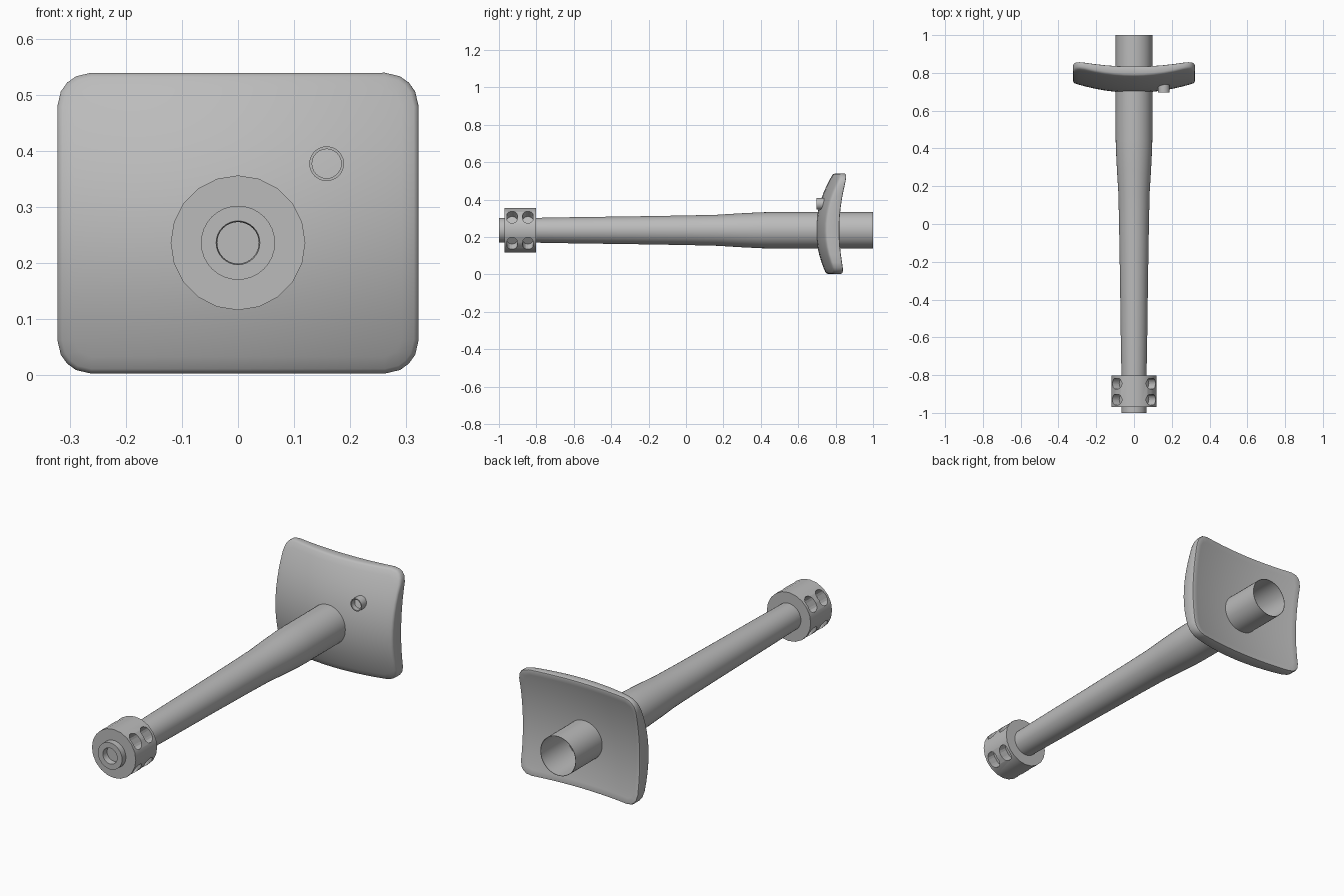
import bpy, bmesh, math
from mathutils import Matrix, Vector

if "Cube" in bpy.data.objects:
    bpy.data.objects.remove(bpy.data.objects["Cube"])

AXIS_Z = 0.236  # height of the bore axis

gray = bpy.data.materials.new("plain gray")
gray.diffuse_color = (0.5, 0.5, 0.5, 1)
gray.use_nodes = True
gray.node_tree.nodes["Principled BSDF"].inputs["Base Color"].default_value = gray.diffuse_color


def finish(name, bm, angle=35):
    me = bpy.data.meshes.new(name)
    bm.to_mesh(me)
    bm.free()
    me.materials.append(gray)
    ob = bpy.data.objects.new(name, me)
    bpy.context.collection.objects.link(ob)
    bpy.ops.object.select_all(action='DESELECT')
    ob.select_set(True)
    bpy.context.view_layer.objects.active = ob
    if angle:
        bpy.ops.object.shade_smooth_by_angle(angle=math.radians(angle))
    return ob


def lathe(name, profile, sides, x=0.0, z=AXIS_Z, closed=False):
    """Spin (radius, y) points about an axis parallel to y."""
    bm = bmesh.new()
    rings = []
    for r, y in profile:
        if r == 0:
            rings.append([bm.verts.new((x, y, z))] * sides)
            continue
        rings.append([bm.verts.new((x + r * math.sin(a), y, z + r * math.cos(a)))
                      for a in (2 * math.pi * i / sides for i in range(sides))])
    pairs = list(zip(rings, rings[1:]))
    if closed:
        pairs.append((rings[-1], rings[0]))
    for a, b in pairs:
        for i in range(sides):
            j = (i + 1) % sides
            bm.faces.new(list(dict.fromkeys((a[i], a[j], b[j], b[i]))))
    bmesh.ops.recalc_face_normals(bm, faces=bm.faces)
    return finish(name, bm)


# Barrel: slim front, tapering out to an open rear sleeve
lathe("barrel", [(0.066, -0.82), (0.07, -0.6), (0.074, -0.3), (0.079, 0.0),
                 (0.083, 0.17), (0.09, 0.28), (0.096, 0.40), (0.097, 0.45),
                 (0.097, 1.0), (0.095, 1.0), (0.095, 0.4), (0.08, 0.15), (0.064, -0.82)],
      40, closed=True)

# Muzzle ring with a blind bore
lathe("muzzle", [(0.066, -0.95), (0.066, -1.0), (0.039, -1.0), (0.037, -0.99),
                 (0.037, -0.85), (0, -0.85)], 32)

# Muzzle brake drum
brake = lathe("muzzle_brake", [(0, -0.97), (0.12, -0.97), (0.12, -0.803), (0, -0.803)], 20)

# Brake ports: rounded radial slots, two per quadrant
bm = bmesh.new()
for y in (-0.93, -0.845):
    for deg in (38, 142, 218, 322):
        t = math.radians(deg)
        out = Vector((math.cos(t), 0, math.sin(t)))
        along = Vector((-math.sin(t), 0, math.cos(t)))
        outline = []
        for i in range(18):
            a = math.pi * (i if i < 9 else i - 1) / 8
            shift = 0.012 if i < 9 else -0.012
            outline.append((0.028 * math.cos(a), shift + 0.028 * math.sin(a)))
        loops = [[bm.verts.new(Vector((0, y + u, AXIS_Z)) + out * r + along * v)
                  for u, v in outline] for r in (0.068, 0.15)]
        bm.faces.new(loops[0])
        bm.faces.new(loops[1])
        for i in range(18):
            j = (i + 1) % 18
            bm.faces.new((loops[0][i], loops[0][j], loops[1][j], loops[1][i]))
bmesh.ops.recalc_face_normals(bm, faces=bm.faces)
cutter = finish("port_cutter", bm, None)
cutter.hide_render = True
bpy.context.view_layer.objects.active = brake
mod = brake.modifiers.new("ports", 'BOOLEAN')
mod.operation = 'DIFFERENCE'
mod.solver = 'EXACT'
mod.object = cutter
brake.modifiers.move(len(brake.modifiers) - 1, 0)
bpy.ops.object.modifier_apply(modifier="ports")
bpy.data.objects.remove(cutter)

# Curved shield: rounded rectangle with a bulged front and a shallower hollow back
HX, HZ, CZ, R = 0.322, 0.268, 0.271, 0.06


def stations(h):
    core = h - R
    mid = [-core + 2 * core * i / 10 for i in range(11)]
    return [-h, -h + R / 2] + mid + [h - R / 2, h]


def rounded(u, v):
    cu = max(-HX + R, min(HX - R, u))
    cv = max(-HZ + R, min(HZ - R, v))
    du, dv = u - cu, v - cv
    length = math.hypot(du, dv)
    k = max(abs(du), abs(dv)) / length if length > 1e-6 else 1
    return cu + du * k, CZ + cv + dv * k


bm = bmesh.new()
us, vs = stations(HX), stations(HZ)
n = len(us)
sheets = []
for base, kx, kz in ((0.695, 0.5, 1.0), (0.79, 0.3, 0.5)):
    sheet = []
    for v in vs:
        for u in us:
            x, z = rounded(u, v)
            sheet.append(bm.verts.new((x, base + kx * x * x + kz * (z - AXIS_Z) ** 2, z)))
    sheets.append(sheet)
    for j in range(n - 1):
        for i in range(n - 1):
            a = j * n + i
            bm.faces.new((sheet[a], sheet[a + 1], sheet[a + n + 1], sheet[a + n]))
rim = ([i for i in range(n)] + [j * n + n - 1 for j in range(1, n)]
       + [(n - 1) * n + i for i in range(n - 2, -1, -1)] + [j * n for j in range(n - 2, 0, -1)])
front, back = sheets
for a, b in zip(rim, rim[1:] + rim[:1]):
    bm.faces.new((front[a], front[b], back[b], back[a]))
bmesh.ops.recalc_face_normals(bm, faces=bm.faces)
# Soften the rim
sharp = [e for e in bm.edges if e.calc_face_angle(0) > math.radians(45)]
bmesh.ops.bevel(bm, geom=sharp, offset=0.009, segments=2, profile=0.5, affect='EDGES')
finish("shield", bm, 50)

# Small sight tube beside the barrel
lathe("sight_tube", [(0.031, 0.76), (0.031, 0.697), (0.026, 0.697), (0.026, 0.76)],
      24, x=0.158, z=0.377)
